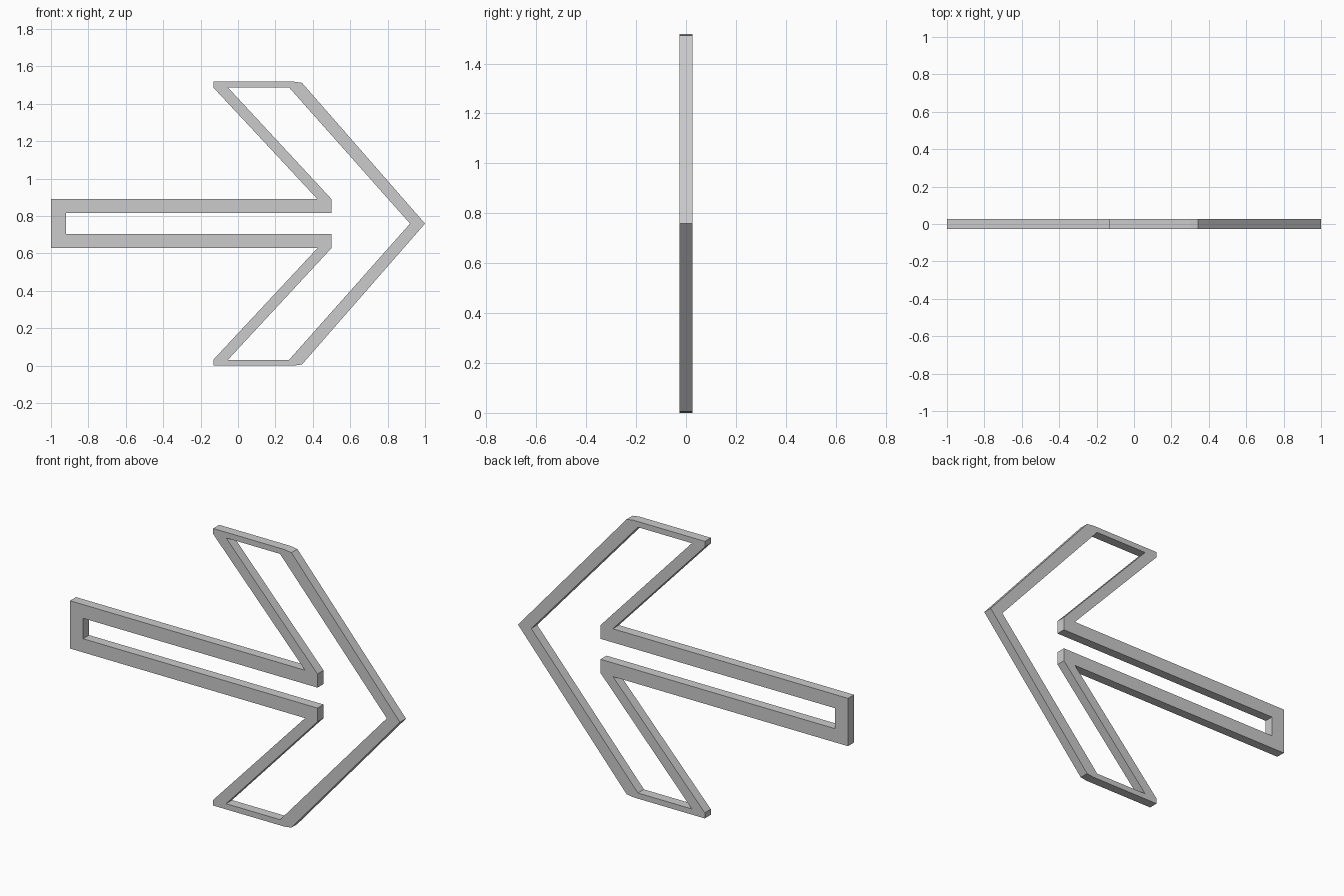
import bpy, bmesh

if "Cube" in bpy.data.objects:
    bpy.data.objects.remove(bpy.data.objects["Cube"])

MID = 0.759       # height of the symmetry line
THICK = 0.052     # depth along y

# Upper halves of the outlines: x, height above the symmetry line
outer_half = [(-1, .131), (.425, .131), (-.132, .728), (-.132, .759),
              (.30, .759), (.342, .753)]
inner_half = [(-.92, .056), (.5, .056), (.5, .131), (-.054, .728), (.273, .728)]


def closed_outline(bm, half, tip_x):
    """Mirror a half outline about the symmetry line, with a tip between halves."""
    pts = half + [(tip_x, 0)] + [(x, -z) for x, z in reversed(half)]
    verts = [bm.verts.new((x, 0, MID + z)) for x, z in pts]
    return [bm.edges.new((verts[i - 1], verts[i])) for i in range(len(verts))]


# Arrow frame: flat area between the two outlines
bm = bmesh.new()
edges = closed_outline(bm, outer_half, 1.0) + closed_outline(bm, inner_half, .92)
bmesh.ops.triangle_fill(bm, edges=edges, use_beauty=True, normal=(0, -1, 0))
bmesh.ops.recalc_face_normals(bm, faces=bm.faces)
mesh = bpy.data.meshes.new("arrow_frame")
bm.to_mesh(mesh)
bm.free()
arrow = bpy.data.objects.new("arrow_frame", mesh)
bpy.context.collection.objects.link(arrow)

# Give the frame its depth
solid = arrow.modifiers.new("depth", 'SOLIDIFY')
solid.thickness = THICK
solid.offset = 0
